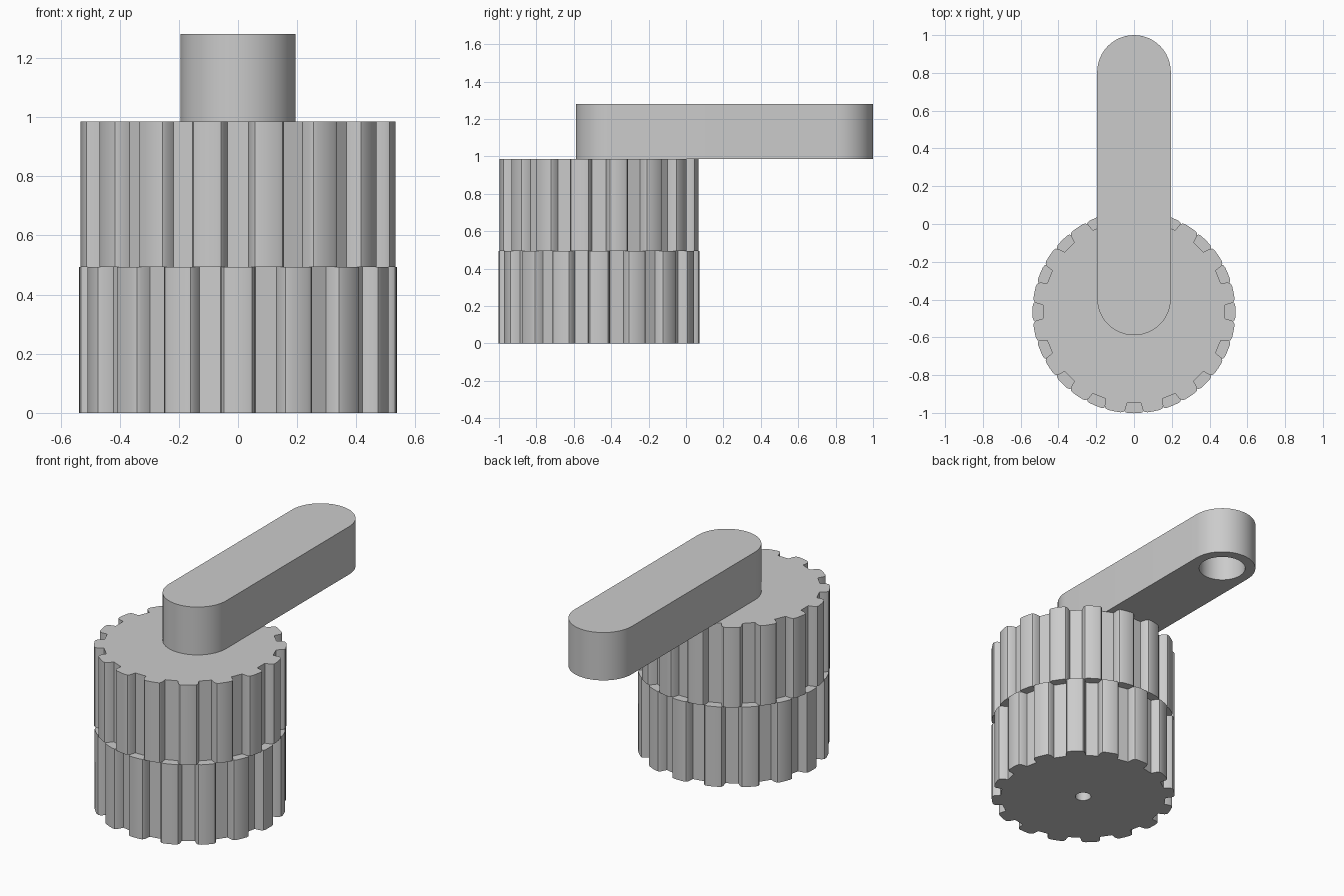
import bpy
import bmesh
import math
from math import pi, sin, cos

cube = bpy.data.objects.get("Cube")
if cube:
    bpy.data.objects.remove(cube)

grey = bpy.data.materials.new("plain grey")
grey.use_nodes = True
tone = (0.6, 0.6, 0.6, 1)
grey.diffuse_color = tone
grey.node_tree.nodes["Principled BSDF"].inputs["Base Color"].default_value = tone

GEAR_Y = -0.465
TEETH = 16


def circle(cx, cy, r, n=48):
    return [(cx + r * cos(2 * pi * i / n), cy + r * sin(2 * pi * i / n)) for i in range(n)]


def gear_outline(phase):
    """Toothed outline, each tooth with a narrowed, rounded tip."""
    pitch = 2 * pi / TEETH
    half = pitch / 2
    # radius and half angle from the tooth centre
    side = [(0.484, half - 0.075), (0.521, half - 0.090),
            (0.533, half - 0.108), (0.537, half - 0.135)]
    tooth = [(r, -a) for r, a in side] + [(0.537, 0)] + [(r, a) for r, a in reversed(side)]
    return [(r * cos(phase + k * pitch + a), GEAR_Y + r * sin(phase + k * pitch + a))
            for k in range(TEETH) for r, a in tooth]


def arm_outline(y0, y1, r, n=24):
    front = [(r * cos(pi + pi * i / n), y0 + r * sin(pi + pi * i / n)) for i in range(n + 1)]
    back = [(r * cos(pi * i / n), y1 + r * sin(pi * i / n)) for i in range(n + 1)]
    return front + back


def slab(name, outline, hole, z0, z1, hole_top):
    """Extruded outline with a round hole rising from its underside."""
    bm = bmesh.new()

    def ring(points, z):
        verts = [bm.verts.new((x, y, z)) for x, y in points]
        return verts, [bm.edges.new((v, verts[(i + 1) % len(verts)])) for i, v in enumerate(verts)]

    def wall(a, b):
        for i in range(len(a)):
            j = (i + 1) % len(a)
            bm.faces.new((a[i], a[j], b[j], b[i]))

    low, low_edges = ring(outline, z0)
    high, high_edges = ring(outline, z1)
    hole_low, hole_low_edges = ring(hole, z0)
    hole_high, hole_high_edges = ring(hole, hole_top)
    wall(low, high)
    wall(hole_low, hole_high)
    bmesh.ops.triangle_fill(bm, use_beauty=True, edges=low_edges + hole_low_edges,
                            normal=(0, 0, -1))
    if hole_top < z1:
        bm.faces.new(high)
        bm.faces.new(hole_high)
    else:
        bmesh.ops.triangle_fill(bm, use_beauty=True, edges=high_edges + hole_high_edges,
                                normal=(0, 0, 1))
    bmesh.ops.recalc_face_normals(bm, faces=bm.faces)
    mesh = bpy.data.meshes.new(name)
    bm.to_mesh(mesh)
    bm.free()
    mesh.materials.append(grey)
    obj = bpy.data.objects.new(name, mesh)
    bpy.context.collection.objects.link(obj)
    bpy.ops.object.select_all(action='DESELECT')
    obj.select_set(True)
    bpy.context.view_layer.objects.active = obj
    bpy.ops.object.shade_smooth_by_angle(angle=math.radians(30))
    return obj


# Two stacked toothed wheels, turned half a tooth against each other
axle_hole = circle(0, GEAR_Y, 0.046)
slab("lower_gear", gear_outline(0), axle_hole, 0, 0.493, 0.493)
slab("upper_gear", gear_outline(pi / TEETH), axle_hole, 0.493, 0.985, 0.985)

# Crank arm with a blind handle socket under its far end
slab("crank_arm", arm_outline(-0.394, 0.805, 0.195), circle(0, 0.805, 0.135),
     0.985, 1.28, 1.2)
